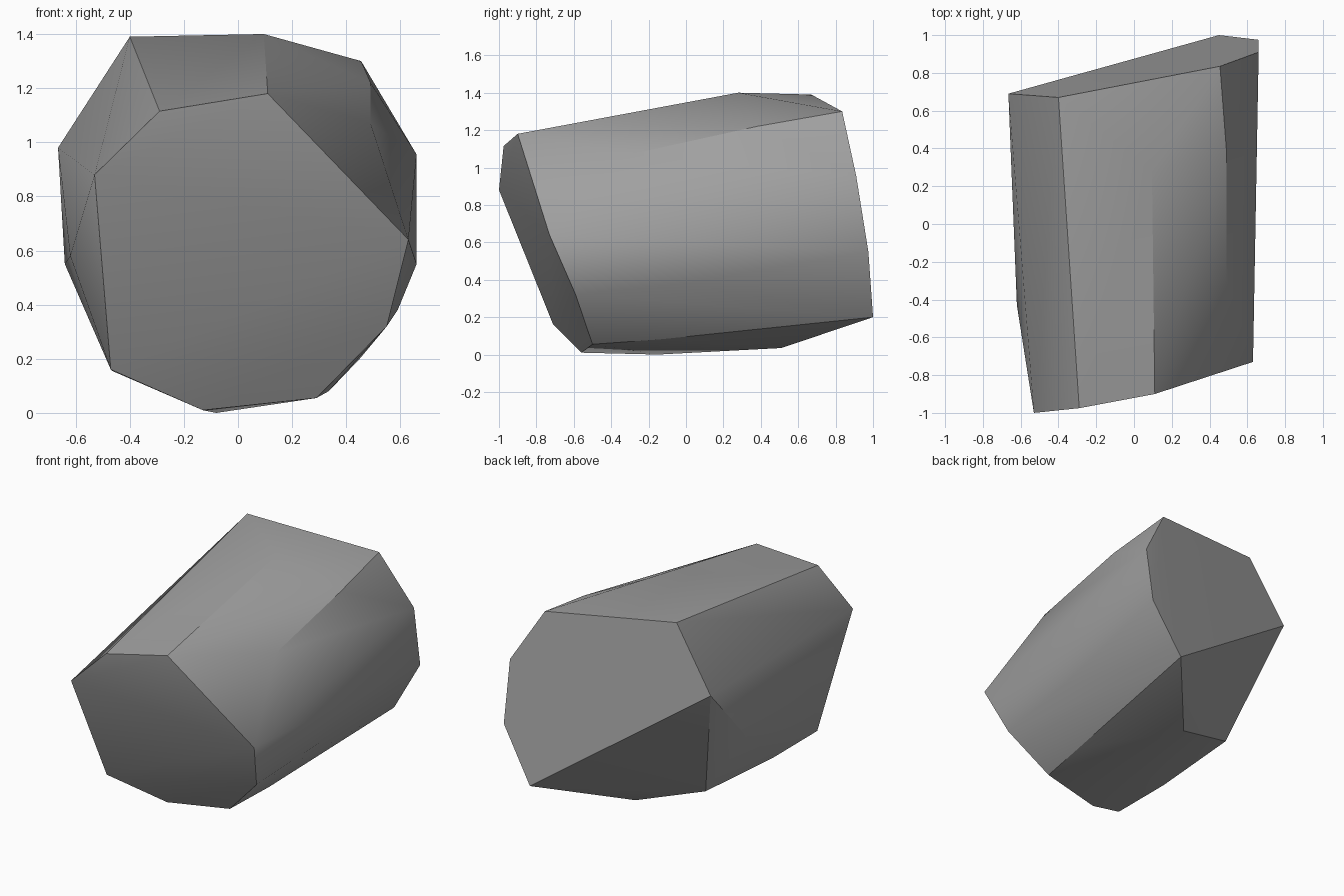
import bpy
import bmesh
from math import radians

default_cube = bpy.data.objects.get("Cube")
if default_cube:
    bpy.data.objects.remove(default_cube, do_unlink=True)


def make_material(name, colour):
    """One flat colour for the viewport and for renders."""
    material = bpy.data.materials.new(name)
    material.use_nodes = True
    material.diffuse_color = colour
    shader = material.node_tree.nodes["Principled BSDF"]
    shader.inputs["Base Color"].default_value = colour
    shader.inputs["Roughness"].default_value = 0.9
    return material


def make_hull(name, corner_groups, material):
    """Wrap groups of corner points in a chiselled convex stone."""
    mesh = bpy.data.meshes.new(name)
    stone = bpy.data.objects.new(name, mesh)
    bpy.context.collection.objects.link(stone)
    bm = bmesh.new()
    for group in corner_groups:
        for corner in group:
            bm.verts.new(corner)
    hull = bmesh.ops.convex_hull(bm, input=bm.verts[:], use_existing_faces=False)
    # Remove any points swallowed by the hull
    loose = [v for v in bm.verts if not v.link_faces]
    bmesh.ops.delete(bm, geom=loose, context="VERTS")
    # Merge nearly coplanar triangles into clean facets
    bmesh.ops.dissolve_limit(bm, angle_limit=radians(2),
                             verts=bm.verts[:], edges=bm.edges[:])
    bmesh.ops.recalc_face_normals(bm, faces=bm.faces[:])
    bm.to_mesh(mesh)
    bm.free()
    mesh.materials.append(material)
    return stone


# Broad, leaning front facet
front_rim = [
    (-.53, -1, .88), (-.29, -.975, 1.115), (.11, -.9, 1.18), (.63, -.73, .64),
    (.55, -.59, .32), (.29, -.5, .055), (-.13, -.56, .01), (-.47, -.71, .16),
]
# Slanted back facet
back_rim = [
    (-.4, .67, 1.39), (.455, .835, 1.3), (.66, .91, .955),
    (.66, .975, .55), (.45, 1, .2), (-.665, .69, .98),
]
# Ridge and shoulder between the two ends
crown = [(.095, .28, 1.4), (.49, -.3, 1.07), (.49, .38, 1.22)]
# Slight bulges on both flanks
flanks = [(-.62, -.43, .58), (-.64, .28, .55), (.59, 0, .38)]
# Underside
belly = [
    (-.08, -.15, 0), (.335, -.15, .08), (.015, .51, .035),
    (-.425, .4, .17), (-.465, -.26, .155),
]

stone_grey = make_material("stone_grey", (.35, .35, .35, 1))
boulder = make_hull("boulder", [front_rim, back_rim, crown, flanks, belly], stone_grey)

# Soft shading over shallow bends, crisp chiselled edges elsewhere
bpy.ops.object.select_all(action="DESELECT")
boulder.select_set(True)
bpy.context.view_layer.objects.active = boulder
bpy.ops.object.shade_smooth_by_angle(angle=radians(30))
